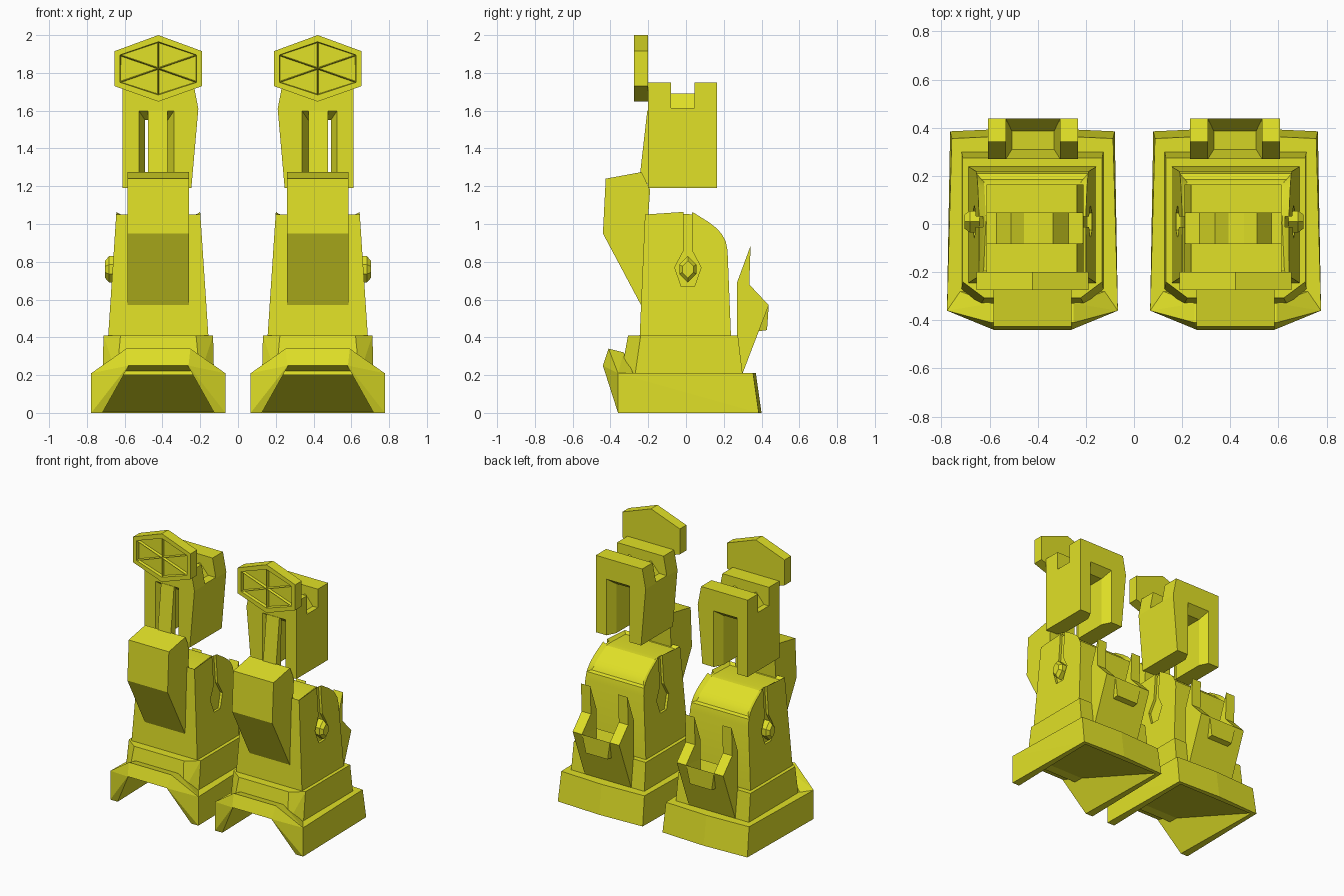
import bpy, bmesh
from math import radians
from mathutils import Vector

if "Cube" in bpy.data.objects:
    bpy.data.objects.remove(bpy.data.objects["Cube"])

CX = 0.422          # centre of one leg; u is measured from here, + is outward

mat = bpy.data.materials.new("yellow")
mat.diffuse_color = (0.75, 0.75, 0.02, 1)
mat.use_nodes = True
mat.node_tree.nodes["Principled BSDF"].inputs["Base Color"].default_value = mat.diffuse_color


def finish(name, bm):
    """Turn a bmesh built around u = 0 into an object at the right leg."""
    bmesh.ops.recalc_face_normals(bm, faces=bm.faces)
    bmesh.ops.translate(bm, verts=bm.verts, vec=(CX, 0, 0))
    me = bpy.data.meshes.new(name)
    bm.to_mesh(me)
    bm.free()
    me.materials.append(mat)
    ob = bpy.data.objects.new(name, me)
    bpy.context.collection.objects.link(ob)
    return ob


def hull(name, pts, sym=True):
    """Convex solid; with sym every point is also mirrored in u."""
    bm = bmesh.new()
    for u, y, z in pts:
        bm.verts.new((u, y, z))
        if sym and u:
            bm.verts.new((-u, y, z))
    bmesh.ops.convex_hull(bm, input=bm.verts)
    bmesh.ops.dissolve_limit(bm, angle_limit=radians(1), verts=bm.verts, edges=bm.edges)
    return finish(name, bm)


def prism_bm(prof, lo, hi, axis="x"):
    """Extrude a profile; lo and hi are numbers or functions of z."""
    val = lambda f, z: f(z) if callable(f) else f
    bm = bmesh.new()
    rings = []
    for f in (lo, hi):
        rings.append([bm.verts.new((val(f, z), a, z) if axis == "x" else (a, val(f, z), z))
                      for a, z in prof])
    bm.faces.new(rings[0])
    bm.faces.new(rings[1][::-1])
    n = len(prof)
    for i in range(n):
        j = (i + 1) % n
        bm.faces.new((rings[0][i], rings[1][i], rings[1][j], rings[0][j]))
    bmesh.ops.recalc_face_normals(bm, faces=bm.faces)
    return bm


def prism(name, prof, lo, hi, axis="x"):
    return finish(name, prism_bm(prof, lo, hi, axis))


def cut(ob, cutter):
    """Subtract the cutter and bake the result."""
    m = ob.modifiers.new("cut", "BOOLEAN")
    m.operation, m.solver, m.object = "DIFFERENCE", "EXACT", cutter
    dg = bpy.context.evaluated_depsgraph_get()
    me = bpy.data.meshes.new_from_object(ob.evaluated_get(dg))
    ob.modifiers.clear()
    ob.data = me
    bpy.data.objects.remove(cutter)


# Foot: base slab and arched toe, both hollowed by a sloping ramp underneath
base = hull("foot_base", [(.355, -.36, 0), (.342, .385, 0), (0, .40, 0),
                          (.355, -.36, .21), (.335, .355, .21), (0, .37, .21)])
toe = hull("foot_toe", [(.355, -.36, 0), (.16, -.44, .25), (.17, -.41, .34),
                        (.17, -.33, .32), (.355, -.36, .21), (.30, -.28, .21), (.30, -.28, .0)])
for part in (base, toe):
    cut(part, hull("ramp_cutter", [(.15, -.47, .26), (.305, -.47, -.02),
                                   (.315, .36, -.02), (.31, .36, .005)]))

# Ankle tier
hull("ankle", [(.295, -.27, .2), (.22, -.345, .2), (.295, .30, .2),
               (.29, -.24, .41), (.20, -.307, .41), (.29, .275, .41)])

# Shin body with a framed panel over its rounded top
half = lambda z: .265 - (z - .41) * .066
bm = prism_bm([(-.245, .41), (-.217, 1.05), (0, 1.065), (.04, 1.06), (.12, 1.01),
               (.165, .975), (.19, .945), (.21, .91), (.22, .86), (.238, .41)],
              lambda z: -half(z), half)
bm.normal_update()
panel = [f for f in bm.faces if f.normal.z > .45 and abs(f.normal.x) < .5]
bmesh.ops.inset_region(bm, faces=panel, thickness=.028, depth=-.018)
shin = finish("shin", bm)

# Keyhole recesses in both sides of the shin, knob on the outer one
key = [(.032, 1.12), (.032, .86), (.08, .77), (.045, .67),
       (-.025, .67), (-.06, .77), (-.012, .86), (-.012, 1.12)]
cut(shin, prism("key_cutter", key, lambda z: half(z) - .018, .4))
cut(shin, prism("key_cutter", key, -.4, lambda z: .018 - half(z)))
for p in shin.data.polygons:
    p.use_smooth = True
shin.data.set_sharp_from_angle(angle=radians(25))
hexa = [(0, .07), (.045, .025), (.045, -.025), (0, -.07), (-.045, -.025), (-.045, .025)]
hull("side_knob", [(.22, .01 + a, .76 + b) for a, b in hexa]
     + [(.26, .01 + a, .76 + b) for a, b in hexa]
     + [(.282, .01 + a * .65, .76 + b * .65) for a, b in hexa], sym=False)

# Knee guard in front and the post rising from it
prism("knee_guard", [(-.235, .565), (-.44, .95), (-.425, 1.24), (-.235, 1.275),
                     (-.19, 1.18), (-.20, 1.04)], -.162, .162)
prism("knee_post", [(-.245, 1.25), (-.205, 1.60), (-.18, 1.60), (-.19, 1.2)], -.05, .055)

# Calf guard: two prongs and a hollow wedge between them
prong = [(.27, .21), (.30, .21), (.438, .57), (.335, .68), (.342, .885), (.27, .69)]
prism("calf_prong_inner", prong, -.19, -.115)
prism("calf_prong_outer", prong, .11, .185)
bm = prism_bm([(.27, .21), (.30, .21), (.438, .57), (.27, .55)], -.115, .11)
bm.normal_update()
top = [f for f in bm.faces if f.normal.z > .8]
bmesh.ops.inset_region(bm, faces=top, thickness=.035, depth=-.13)
finish("calf_wedge", bm)

# Thigh block: see-through slot with flared mouths and a stepped groove on top
thigh = prism("thigh", [(.19, 1.19), (.19, 1.75), (-.185, 1.75), (-.212, 1.61), (-.175, 1.19)],
              -.202, .165, axis="y")


def slot(pts):
    cut(thigh, hull("slot_cutter", [(.01 + s * h, y, z) for h, y, t in pts
                                    for s in (-1, 1) for z in (1.1, t)], sym=False))


slot([(.06, -.3, 1.55), (.06, .3, 1.55)])
slot([(.097, -.21, 1.605), (.06, -.14, 1.55)])
slot([(.097, .173, 1.605), (.06, .10, 1.55)])
cut(thigh, prism("groove_cutter", [(.3, 1.8), (.3, 1.615), (.15, 1.615), (.09, 1.69), (.035, 1.66),
                                   (-.03, 1.66), (-.085, 1.69), (-.15, 1.615), (-.3, 1.615),
                                   (-.3, 1.8)], -.08, .045, axis="y"))

# Hip plate: hexagon with six recessed triangles
bm = prism_bm([(0, 2.0), (.232, 1.915), (.232, 1.73), (0, 1.648), (-.232, 1.73), (-.232, 1.915)],
              -.275, -.20, axis="y")
bm.normal_update()
front = [f for f in bm.faces if f.normal.y < -.9]
bmesh.ops.inset_region(bm, faces=front, thickness=.035)
tris = bmesh.ops.poke(bm, faces=front)["faces"]
bm.normal_update()
bmesh.ops.inset_individual(bm, faces=tris, thickness=.008, depth=-.02)
finish("hip_plate", bm)

# Mirror every part to the other leg
for ob in list(bpy.context.collection.objects):
    m = ob.modifiers.new("other_leg", "MIRROR")
    m.use_mirror_merge = False
